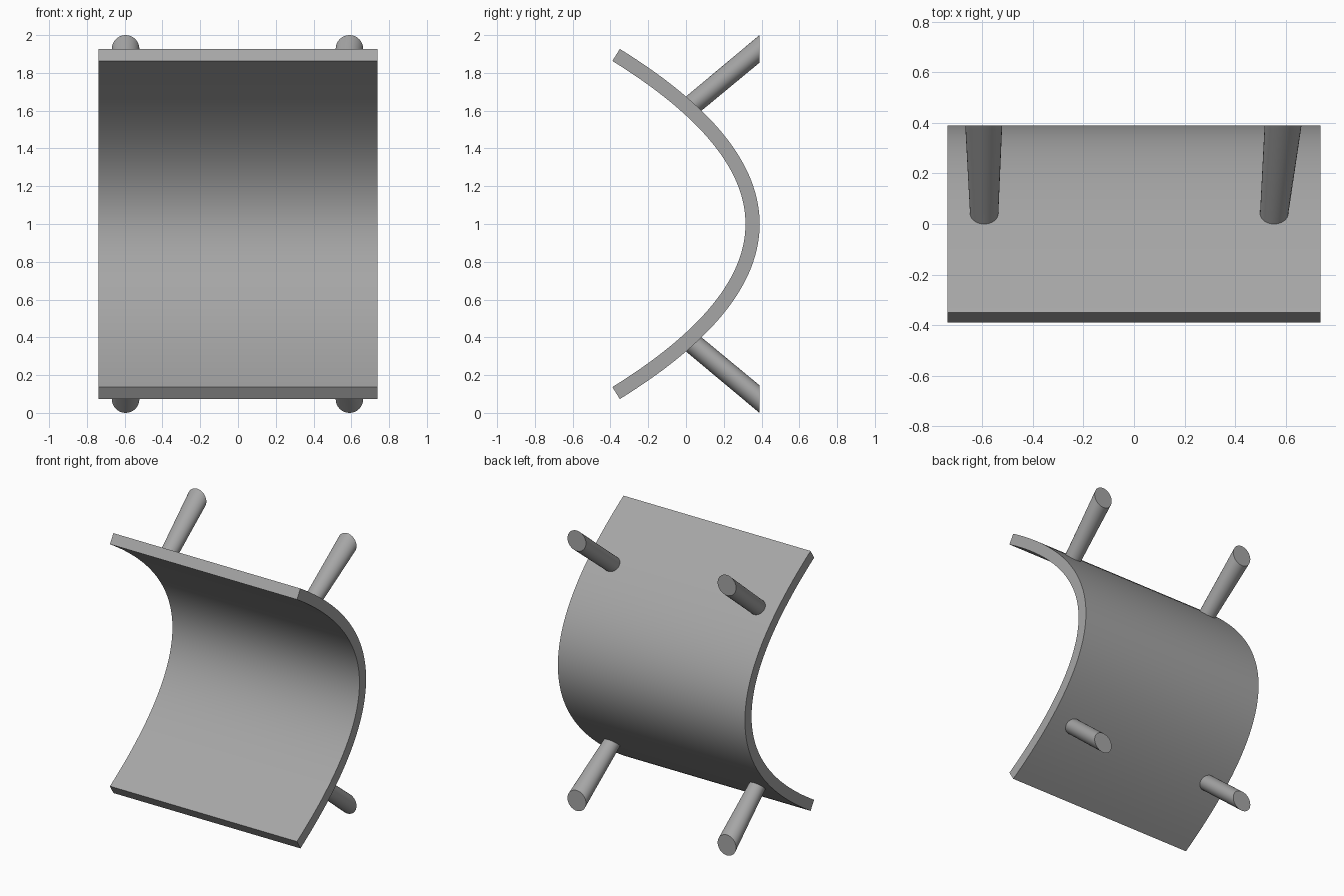
import bpy, bmesh, math
from mathutils import Vector

cube = bpy.data.objects.get("Cube")
if cube:
    bpy.data.objects.remove(cube, do_unlink=True)

grey = bpy.data.materials.new("grey")
grey.use_nodes = True
colour = (0.38, 0.38, 0.38, 1)
grey.diffuse_color = colour
grey.node_tree.nodes["Principled BSDF"].inputs["Base Color"].default_value = colour


def finish(bm, name):
    """Turn a bmesh into a smooth-shaded object with sharp edges kept."""
    bmesh.ops.recalc_face_normals(bm, faces=bm.faces)
    mesh = bpy.data.meshes.new(name)
    bm.to_mesh(mesh)
    bm.free()
    mesh.materials.append(grey)
    obj = bpy.data.objects.new(name, mesh)
    bpy.context.collection.objects.link(obj)
    bpy.ops.object.select_all(action="DESELECT")
    obj.select_set(True)
    bpy.context.view_layer.objects.active = obj
    bpy.ops.object.shade_smooth_by_angle(angle=math.radians(30))
    return obj


# Curved panel: a parabola thickened along its normal, extruded across x
HALF_WIDTH, HALF_THICK = 0.738, 0.0375
APEX, BEND, REACH, STEPS = 0.3525, 0.902, 0.895, 64


def panel_point(i, side):
    h = REACH * (2 * i / STEPS - 1)
    normal = Vector((0, 1, 2 * BEND * h)).normalized()
    return Vector((-HALF_WIDTH, APEX - BEND * h * h, 1 + h)) + normal * side * HALF_THICK


bm = bmesh.new()
inner = [bm.verts.new(panel_point(i, -1)) for i in range(STEPS + 1)]
outer = [bm.verts.new(panel_point(i, 1)) for i in range(STEPS + 1)]
strip = [bm.faces.new((inner[i], inner[i + 1], outer[i + 1], outer[i])) for i in range(STEPS)]
result = bmesh.ops.extrude_face_region(bm, geom=strip, use_keep_orig=True)
new_verts = [g for g in result["geom"] if isinstance(g, bmesh.types.BMVert)]
bmesh.ops.translate(bm, verts=new_verts, vec=(2 * HALF_WIDTH, 0, 0))
finish(bm, "curved_panel")


# Mounting posts: lofted from a round root in the panel to an upright round end
def post(name, root_x, end_x, s, sides=32):
    root = Vector((root_x, 0.02, 1 + s * 0.62))
    end = Vector((end_x, 0.389, 1 + s * 0.927))
    axis = Vector((0, end.y - root.y, end.z - root.z)).normalized()
    across = Vector((1, 0, 0))
    up = across.cross(axis)
    bm = bmesh.new()
    rings = []
    for centre, v, radius in ((root, up, 0.055), (end, Vector((0, 0, 1)), 0.073)):
        angles = [2 * math.pi * i / sides for i in range(sides)]
        rings.append([bm.verts.new(centre + radius * (across * math.cos(a) + v * math.sin(a)))
                      for a in angles])
        bm.faces.new(rings[-1])
    for i in range(sides):
        j = (i + 1) % sides
        bm.faces.new((rings[0][i], rings[0][j], rings[1][j], rings[1][i]))
    finish(bm, name)


for level, s in (("upper", 1), ("lower", -1)):
    post(level + "_right_post", -0.593, -0.595, s)
    post(level + "_left_post", 0.553, 0.59, s)
